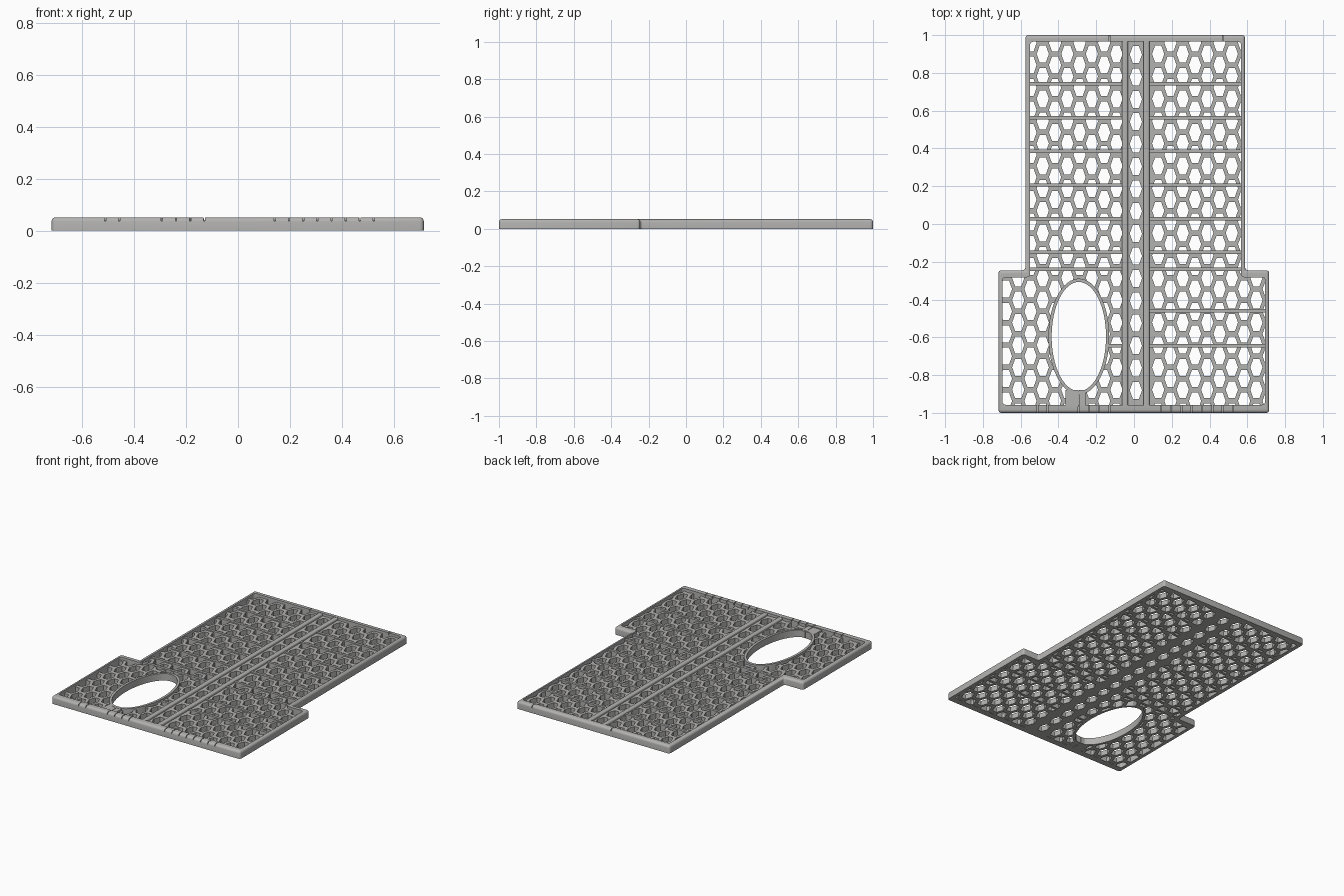
import bpy, bmesh, math

old = bpy.data.objects.get("Cube")
if old:
    bpy.data.objects.remove(old, do_unlink=True)

grey = bpy.data.materials.new("warm_grey")
grey.use_nodes = True
COL = (0.45, 0.445, 0.44, 1)
grey.diffuse_color = COL
grey.node_tree.nodes["Principled BSDF"].inputs["Base Color"].default_value = COL

HEIGHT, FLOOR, RIB = 0.052, 0.034, 0.042
OVAL = (-0.292, -0.596)


def finish(name, bm, smooth=False):
    bmesh.ops.recalc_face_normals(bm, faces=bm.faces)
    me = bpy.data.meshes.new(name)
    bm.to_mesh(me)
    bm.free()
    me.materials.append(grey)
    ob = bpy.data.objects.new(name, me)
    bpy.context.collection.objects.link(ob)
    bpy.context.view_layer.objects.active = ob
    if smooth:
        bpy.ops.object.select_all(action='DESELECT')
        ob.select_set(True)
        bpy.ops.object.shade_smooth_by_angle(angle=math.radians(35))
    return ob


def prism(bm, pts, z0, z1):
    lo = [bm.verts.new((x, y, z0)) for x, y in pts]
    hi = [bm.verts.new((x, y, z1)) for x, y in pts]
    bm.faces.new(lo[::-1])
    bm.faces.new(hi)
    for i in range(len(pts)):
        j = (i + 1) % len(pts)
        bm.faces.new((lo[i], lo[j], hi[j], hi[i]))


def rect(x0, x1, y0, y1):
    return [(x0, y0), (x1, y0), (x1, y1), (x0, y1)]


def oval(rx, ry, n=64):
    return [(OVAL[0] + rx * math.cos(math.tau * i / n),
             OVAL[1] + ry * math.sin(math.tau * i / n)) for i in range(n)]


def ring(bm, outer, inner, z0, z1):
    loops = [[bm.verts.new((x, y, z)) for x, y in pts]
             for pts, z in ((outer, z0), (outer, z1), (inner, z1), (inner, z0))]
    n = len(outer)
    for a, b in zip(loops, loops[1:] + loops[:1]):
        for i in range(n):
            j = (i + 1) % n
            bm.faces.new((a[i], a[j], b[j], b[i]))
    return loops


def cut(ob, bm):
    cutter = finish("cutter", bm)
    cutter.hide_render = True
    mod = ob.modifiers.new("cut", 'BOOLEAN')
    mod.object, mod.operation, mod.solver = cutter, 'DIFFERENCE', 'EXACT'
    bpy.context.view_layer.objects.active = ob
    bpy.ops.object.modifier_apply(modifier=mod.name)
    bpy.data.objects.remove(cutter, do_unlink=True)


def outline(xl, xr, top, wide, step, bottom):
    return [(xl, top), (xl, step), (-wide - 0.002, step), (-wide - 0.002, bottom),
            (wide, bottom), (wide, step), (xr, step), (xr, top)]


outer = outline(-0.575, 0.588, 1.0, 0.716, -0.245, -1.0)
inner = outline(-0.55, 0.567, 0.965, 0.694, -0.282, -0.957)

# Rim with rounded top and corners
bm = bmesh.new()
loops = ring(bm, outer, inner, 0, HEIGHT)
low, top, in_top, in_low = loops
edges = []
for i in range(8):
    edges += [bm.edges.get((top[i], top[(i + 1) % 8])), bm.edges.get((low[i], top[i]))]
inner_edges = [bm.edges.get((in_low[i], in_top[i])) for i in range(8)]
bmesh.ops.bevel(bm, geom=edges + inner_edges, offset=0.016, segments=4,
                profile=0.5, affect='EDGES')
rim = finish("rim", bm)

# Fine slits across the front and back of the rim
bm = bmesh.new()
PITCH = 0.0545
slits = [0.142 + PITCH * i for i in range(8)] + [-0.13 - PITCH * i for i in (0, 1, 2, 3, 6, 7)]
for x in slits:
    prism(bm, rect(x - 0.0025, x + 0.0025, -1.05, -0.93), 0.037, 0.08)
for x in (-0.13, 0.47):
    prism(bm, rect(x - 0.0025, x + 0.0025, 0.93, 1.05), 0.037, 0.08)
cut(rim, bm)
bpy.ops.object.select_all(action='DESELECT')
rim.select_set(True)
bpy.context.view_layer.objects.active = rim
bpy.ops.object.shade_smooth_by_angle(angle=math.radians(35))

# Perforated floor: tall hexagons in staggered columns
bm = bmesh.new()
prism(bm, outline(-0.56, 0.577, 0.975, 0.7, -0.275, -0.965), 0, FLOOR)
floor = finish("mesh_floor", bm)
COLUMN, ROW, HALF_W, HALF_H = 0.065, 0.1185, 0.0325, 0.045


def hexagon(bm, x, y):
    pts = [(x + sx * HALF_W, y + sy * HALF_H) for sx, sy in
           ((1, 0), (0.5, 1), (-0.5, 1), (-1, 0), (-0.5, -1), (0.5, -1))]
    prism(bm, pts, -0.02, 0.08)


bm = bmesh.new()
columns = [(-0.093 - COLUMN * k, k) for k in range(10)]
columns += [(0.128 + COLUMN * k, k) for k in range(10)]
for x, k in columns:
    for r in range(17):
        y = 0.9 + ROW / 2 * (k % 2) - ROW * r
        if (x < -0.585 or x > 0.6) and y > -0.25:
            continue
        hexagon(bm, x, y)
for r in range(16):
    hexagon(bm, 0.01, 0.897 - ROW * r)
cut(floor, bm)

# Oval opening through the floor
bm = bmesh.new()
prism(bm, oval(0.15, 0.296), -0.03, 0.09)
cut(floor, bm)

# Collar around the oval opening
bm = bmesh.new()
ring(bm, oval(0.161, 0.307), oval(0.144, 0.289), 0, HEIGHT - 0.004)
finish("oval_collar", bm, True)

# Two-part bridge from collar to front rim
bm = bmesh.new()
for x0, x1 in ((-0.362, -0.294), (-0.29, -0.257)):
    prism(bm, rect(x0, x1, -0.965, -0.878), 0, HEIGHT - 0.006)
finish("collar_bridge", bm)

# Rounded rails on both sides of the centre channel
for name, x0, x1 in (("right_rail", -0.063, -0.032), ("left_rail", 0.05, 0.082)):
    bm = bmesh.new()
    prism(bm, rect(x0, x1, -0.975, 0.975), 0, HEIGHT - 0.002)
    ridge = [e for e in bm.edges if all(v.co.z > 0.03 for v in e.verts)
             and abs(e.verts[0].co.x - e.verts[1].co.x) < 0.001]
    bmesh.ops.bevel(bm, geom=ridge, offset=0.008, segments=3, profile=0.5, affect='EDGES')
    finish(name, bm, True)

# Cross ribs on both panels
bm = bmesh.new()
bars = []
for y in [0.742 - 0.1785 * i for i in range(6)] + [-0.24]:
    bars += [(-0.56, -0.05, y), (0.07, 0.577, y)]
bars += [(0.07, 0.7, -0.46), (0.07, 0.7, -0.645), (-0.145, -0.05, -0.645)]
for x0, x1, y in bars:
    prism(bm, rect(x0, x1, y - 0.009, y + 0.009), 0, RIB)
finish("cross_ribs", bm)
